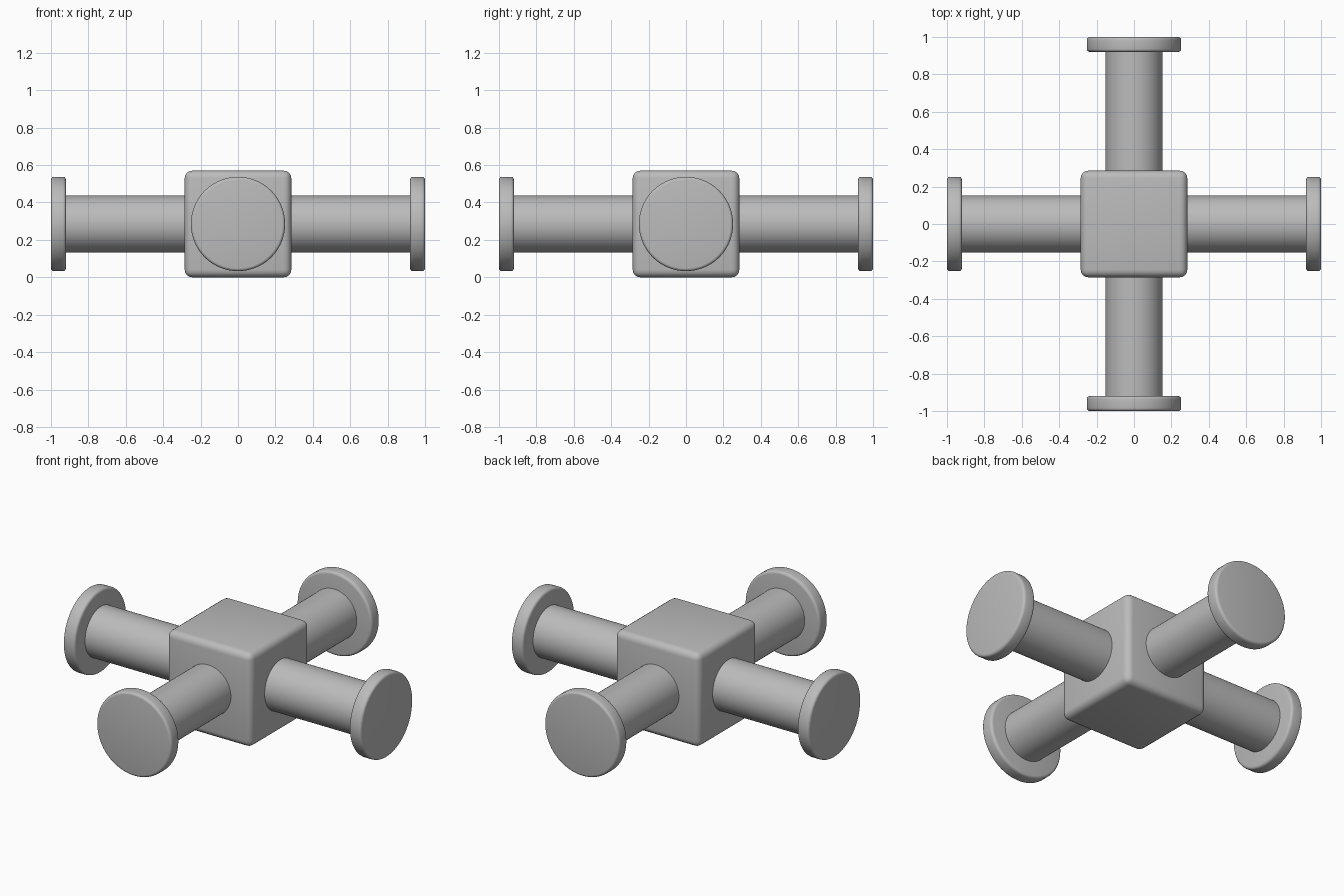
import bpy
import math
from mathutils import Matrix, Vector

default = bpy.data.objects.get("Cube")
if default:
    bpy.data.objects.remove(default, do_unlink=True)

HALF = 0.285          # half the hub's width, also the height of the arm axes
ARM_RADIUS = 0.152
CAP_RADIUS = 0.252
CAP_THICKNESS = 0.08
CENTRE = Vector((0, 0, HALF))

grey = bpy.data.materials.new("plain grey")
grey.use_nodes = True
GREY = (0.5, 0.5, 0.5, 1)
grey.diffuse_color = GREY
grey.node_tree.nodes["Principled BSDF"].inputs["Base Color"].default_value = GREY


def finish(name, bevel=0):
    """Name the active object, colour it, round its edges and smooth it."""
    obj = bpy.context.object
    obj.name = name
    obj.data.materials.append(grey)
    if bevel:
        mod = obj.modifiers.new("rounded edges", "BEVEL")
        mod.width = bevel
        mod.segments = 4
        mod.limit_method = "ANGLE"
        mod.angle_limit = math.radians(40)
        bpy.ops.object.modifier_apply(modifier=mod.name)
    bpy.ops.object.shade_smooth_by_angle(angle=math.radians(30))


def rod(name, radius, start, end, turn, bevel=0):
    """Cylinder along a horizontal direction, from start to end."""
    rotation = Matrix.Rotation(turn, 4, "Z") @ Matrix.Rotation(math.pi / 2, 4, "Y")
    middle = rotation @ Vector((0, 0, (start + end) / 2))
    bpy.ops.mesh.primitive_cylinder_add(
        vertices=64, radius=radius, depth=end - start,
        location=CENTRE + middle, rotation=rotation.to_euler())
    finish(name, bevel)


# Rounded central block
bpy.ops.mesh.primitive_cube_add(size=2 * HALF, location=CENTRE)
finish("hub", 0.04)

# Four arms, each ending in a round cap
for i, side in enumerate(("left", "back", "right", "front")):
    turn = i * math.pi / 2
    rod(side + "_arm", ARM_RADIUS, HALF - 0.03, 1 - CAP_THICKNESS / 2, turn)
    rod(side + "_cap", CAP_RADIUS, 1 - CAP_THICKNESS, 1, turn, 0.016)
